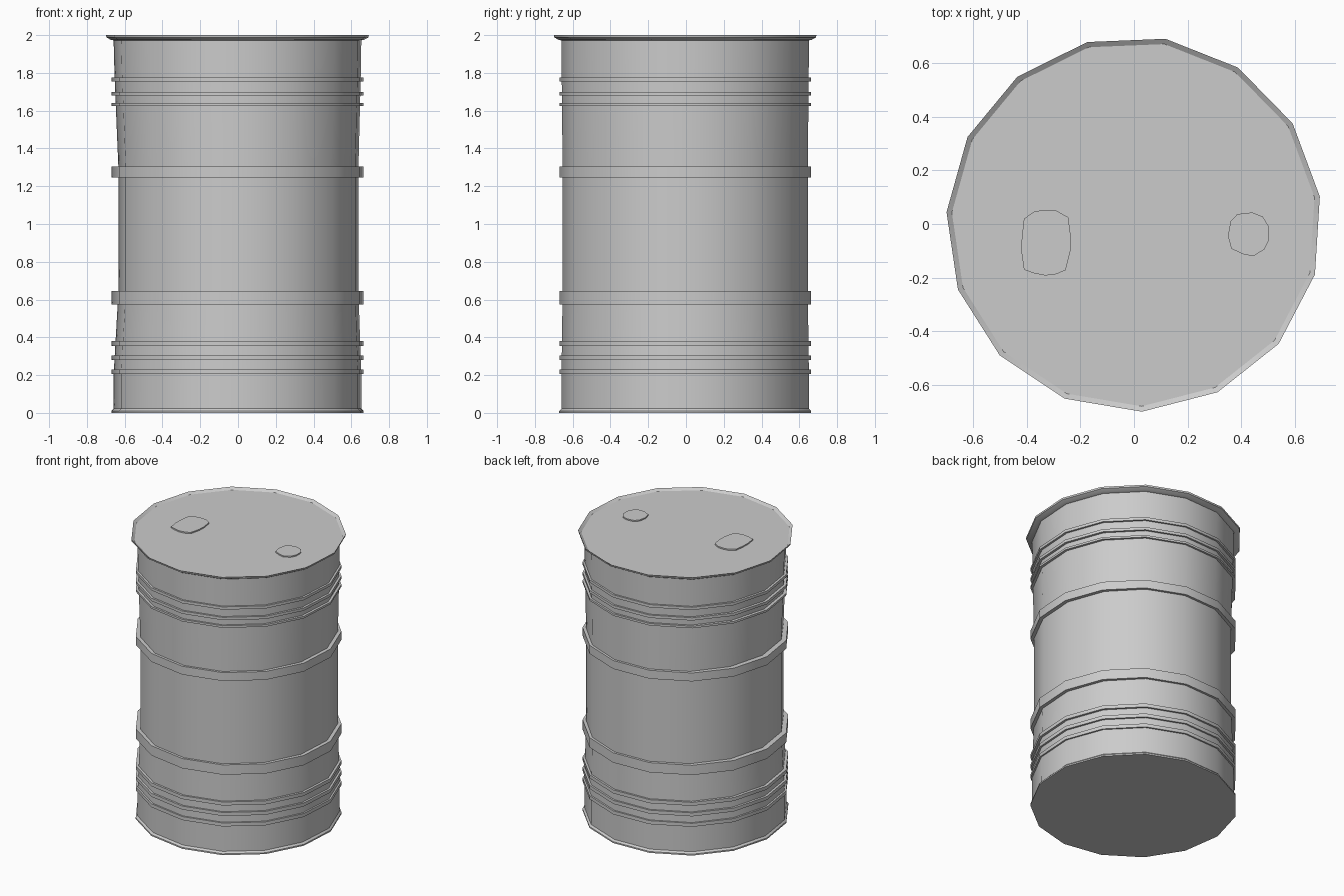
import bpy, bmesh, math

if "Cube" in bpy.data.objects:
    bpy.data.objects.remove(bpy.data.objects["Cube"])

SIDES = 15
START = math.radians(8.4)


def finish(bm, name):
    bmesh.ops.recalc_face_normals(bm, faces=bm.faces)
    mesh = bpy.data.meshes.new(name)
    bm.to_mesh(mesh)
    bm.free()
    obj = bpy.data.objects.new(name, mesh)
    bpy.context.collection.objects.link(obj)
    bpy.ops.object.select_all(action='DESELECT')
    obj.select_set(True)
    bpy.context.view_layer.objects.active = obj
    bpy.ops.object.shade_smooth_by_angle(angle=math.radians(30))
    return obj


def ring(bm, z, r, sx=1.0, dx=0.0):
    return [bm.verts.new((r * sx * math.cos(START + i * math.tau / SIDES) + dx,
                          r * math.sin(START + i * math.tau / SIDES), z))
            for i in range(SIDES)]


def wall(z):
    # The wall is slightly pinched around the waist: radius, x scale, x shift
    if z > 1.3:
        t = min(1, max(0, (1.9 - z) / 0.6))
    else:
        t = min(1, max(0, (z - 0.2) / 0.44))
    return 0.66 - 0.006 * t, 1 - 0.022 * t, 0.005 * t


# Drum: one turned profile with raised hoops, rims, recessed lid and base
bands = [(0.205, 0.23), (0.28, 0.305), (0.355, 0.38), (0.575, 0.645),
         (1.245, 1.305), (1.625, 1.64), (1.68, 1.70), (1.755, 1.775)]
profile = [(0.0, 0.672), (0.01, 0.672), (0.022, *wall(0.02))]
for lo, hi in bands:
    profile += [(lo, *wall(lo)), (lo, 0.671), (hi, 0.671), (hi, *wall(hi))]
profile += [(1.972, 0.66), (1.975, 0.675), (1.988, 0.698),
            (2.0, 0.70), (1.986, 0.68)]

bm = bmesh.new()
rings = [ring(bm, *p) for p in profile]
for a, b in zip(rings, rings[1:]):
    for i in range(SIDES):
        j = (i + 1) % SIDES
        bm.faces.new((a[i], a[j], b[j], b[i]))
bm.faces.new(rings[0])
bm.faces.new(rings[-1])
finish(bm, "drum_body")


def plate(name, outline, z0, z1):
    bm = bmesh.new()
    low = [bm.verts.new((x, y, z0)) for x, y in outline]
    face = bm.faces.new(low)
    top = bmesh.ops.extrude_face_region(bm, geom=[face])
    for v in top["geom"]:
        if isinstance(v, bmesh.types.BMVert):
            v.co.z = z1
    return finish(bm, name)


# Fittings on the lid
plate("filler_plate", [(-0.41, 0.02), (-0.37, 0.047), (-0.33, 0.053), (-0.29, 0.05),
                       (-0.245, 0.025), (-0.235, -0.05), (-0.237, -0.10),
                       (-0.255, -0.172), (-0.29, -0.187), (-0.33, -0.192),
                       (-0.375, -0.183), (-0.41, -0.17), (-0.42, -0.10),
                       (-0.418, -0.05)], 1.98, 1.995)
plate("vent_plug", [(0.36, 0.01), (0.385, 0.037), (0.44, 0.043), (0.48, 0.027),
                    (0.503, -0.01), (0.503, -0.06), (0.485, -0.095), (0.445, -0.12),
                    (0.405, -0.112), (0.363, -0.092), (0.35, -0.045)], 1.98, 1.995)
